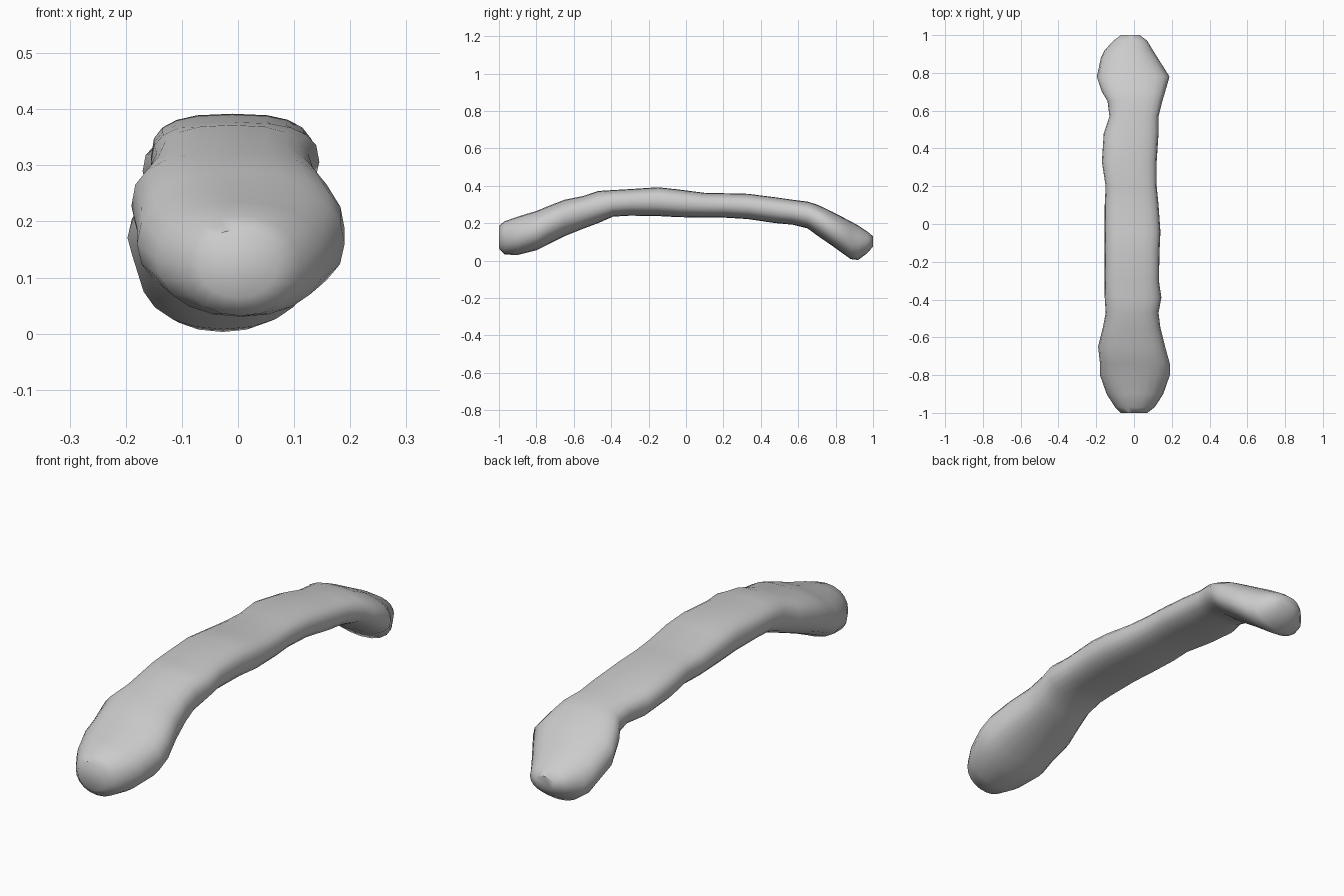
import bpy, bmesh, math

# Cross-sections: y, left x, right x, bottom z, top z
SECTIONS = [
    (-1.00, -0.07, 0.07, 0.065, 0.185),
    (-0.97, -0.10, 0.11, 0.032, 0.21),
    (-0.90, -0.145, 0.155, 0.03, 0.235),
    (-0.80, -0.18, 0.19, 0.055, 0.265),
    (-0.74, -0.18, 0.19, 0.085, 0.29),
    (-0.65, -0.19, 0.165, 0.13, 0.325),
    (-0.55, -0.165, 0.14, 0.17, 0.345),
    (-0.47, -0.15, 0.13, 0.20, 0.372),
    (-0.39, -0.155, 0.145, 0.235, 0.377),
    (-0.30, -0.155, 0.132, 0.24, 0.382),
    (-0.15, -0.155, 0.135, 0.238, 0.392),
    (-0.04, -0.155, 0.14, 0.232, 0.38),
    (0.10, -0.155, 0.13, 0.23, 0.362),
    (0.20, -0.15, 0.12, 0.23, 0.36),
    (0.33, -0.17, 0.12, 0.222, 0.357),
    (0.48, -0.16, 0.13, 0.20, 0.338),
    (0.57, -0.13, 0.13, 0.192, 0.325),
    (0.65, -0.14, 0.15, 0.172, 0.315),
    (0.70, -0.17, 0.165, 0.135, 0.30),
    (0.78, -0.197, 0.188, 0.08, 0.262),
    (0.88, -0.175, 0.125, 0.008, 0.21),
    (0.92, -0.155, 0.10, 0.003, 0.188),
    (0.97, -0.11, 0.07, 0.04, 0.155),
    (1.00, -0.07, 0.03, 0.075, 0.13),
]
SIDES = 20


def spow(v, p):
    return math.copysign(abs(v) ** p, v)


def ring_points(y, xl, xr, zb, zt):
    # boxier top in the middle of the grip, rounder toward the ends
    mid = max(0.0, 1 - abs(y) ** 2)
    cx, cz = (xl + xr) / 2, (zb + zt) / 2
    rx, rz = (xr - xl) / 2, (zt - zb) / 2
    for i in range(SIDES):
        a = 2 * math.pi * i / SIDES
        c, s = math.cos(a), math.sin(a)
        n = 2.1 + (0.7 if s > 0 else 0.3) * mid
        yield (cx + rx * spow(c, 2 / n), y, cz + rz * spow(s, 2 / n))


# Loft the arched grip
bm = bmesh.new()
rings = [[bm.verts.new(p) for p in ring_points(*sec)] for sec in SECTIONS]
for r0, r1 in zip(rings, rings[1:]):
    for i in range(SIDES):
        j = (i + 1) % SIDES
        bm.faces.new((r0[i], r0[j], r1[j], r1[i]))
bm.faces.new(rings[0])
bm.faces.new(rings[-1])
bmesh.ops.recalc_face_normals(bm, faces=bm.faces)

mesh = bpy.data.meshes.new("arched_handle")
bm.to_mesh(mesh)
bm.free()
handle = bpy.data.objects.new("arched_handle", mesh)
bpy.context.collection.objects.link(handle)

# Smooth shading
bpy.context.view_layer.objects.active = handle
handle.select_set(True)
bpy.ops.object.shade_smooth_by_angle(angle=math.radians(50))
